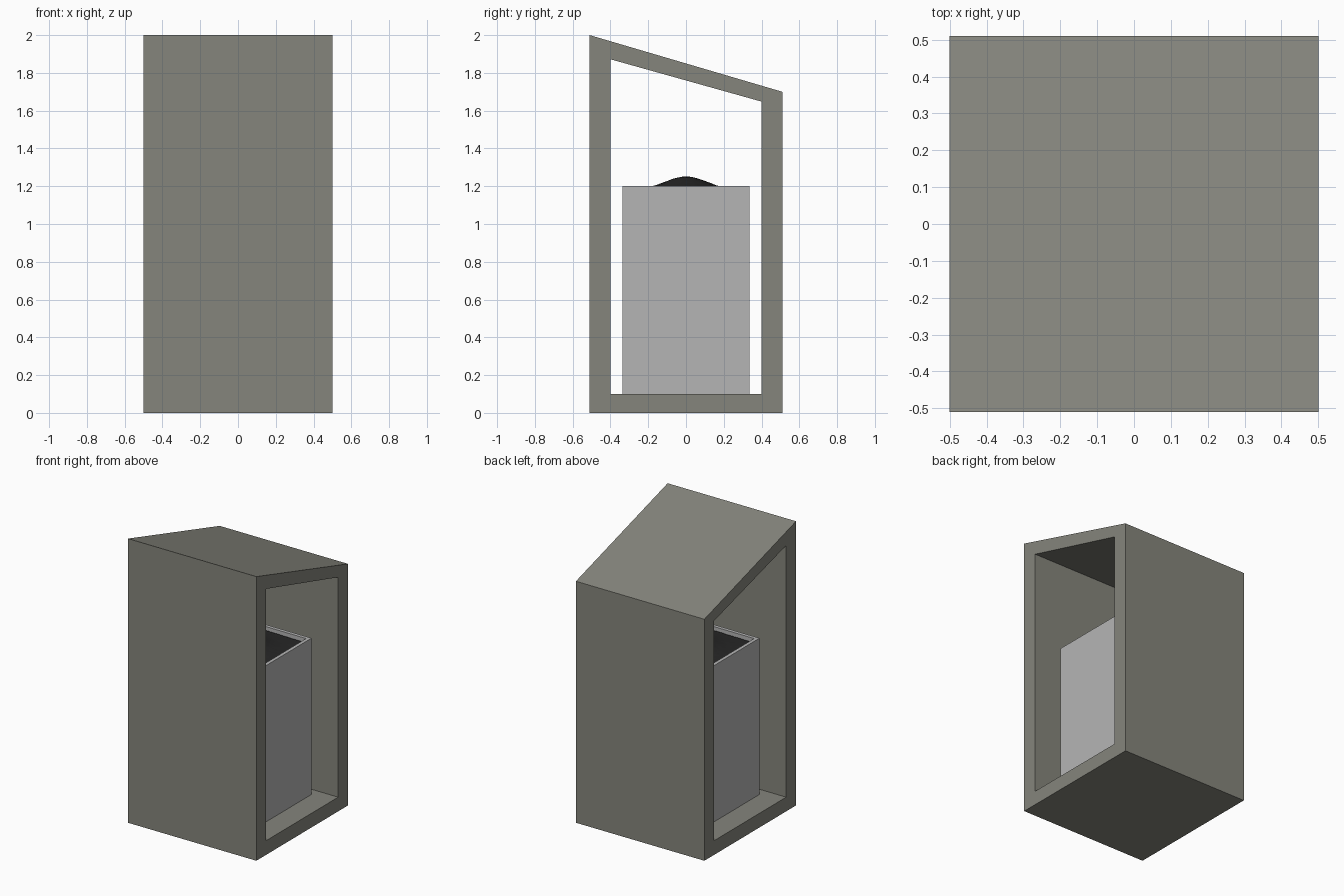
import bpy, bmesh, math, random

if "Cube" in bpy.data.objects:
    bpy.data.objects.remove(bpy.data.objects["Cube"])

random.seed(4)


def material(name, rgb):
    m = bpy.data.materials.new(name)
    m.diffuse_color = (*rgb, 1.0)
    m.use_nodes = True
    m.node_tree.nodes["Principled BSDF"].inputs["Base Color"].default_value = m.diffuse_color
    return m


def finish(bm, name, mat):
    bmesh.ops.recalc_face_normals(bm, faces=bm.faces)
    mesh = bpy.data.meshes.new(name)
    bm.to_mesh(mesh)
    bm.free()
    mesh.materials.append(mat)
    ob = bpy.data.objects.new(name, mesh)
    bpy.context.collection.objects.link(ob)
    return ob


concrete = material("warm grey concrete", (0.235, 0.235, 0.202))
metal = material("light grey metal", (0.46, 0.46, 0.46))
black = material("black rubbish", (0.02, 0.02, 0.02))

# Shelter: a sloped-roof ring profile (y, z), open through both sides
outer = [(-0.51, 0), (0.51, 0), (0.51, 1.70), (-0.51, 2.0)]
inner = [(-0.40, 0.10), (0.40, 0.10), (0.40, 1.648), (-0.40, 1.872)]
bm = bmesh.new()
rings = [[bm.verts.new((x, y, z)) for y, z in loop]
         for x in (-0.5, 0.5) for loop in (outer, inner)]
lo, li, ro, ri = rings
for a, b in ((lo, ro), (li, ri), (lo, li), (ro, ri)):
    for i in range(4):
        j = (i + 1) % 4
        bm.faces.new((a[i], a[j], b[j], b[i]))
finish(bm, "shelter", concrete)

# Bin: box with an open, thick-walled top
H, WALL, BASE, TOP = 0.337, 0.035, 0.10, 1.20
bm = bmesh.new()
bmesh.ops.create_cube(bm, size=1)
for v in bm.verts:
    v.co = (v.co.x * 2 * H, v.co.y * 2 * H, BASE if v.co.z < 0 else TOP)
bm.normal_update()
lid = max(bm.faces, key=lambda f: f.calc_center_median().z)
bmesh.ops.inset_individual(bm, faces=[lid], thickness=WALL)
well = bmesh.ops.extrude_discrete_faces(bm, faces=[lid])["faces"][0]
for v in well.verts:
    v.co.z = BASE + 0.04
finish(bm, "bin", metal)

# Rubbish: rounded mound filling the bin just below the rim
R = H - WALL
bm = bmesh.new()
bmesh.ops.create_grid(bm, x_segments=40, y_segments=40, size=R)
for v in bm.verts:
    r = math.hypot(v.co.x, v.co.y)
    v.co.z = 1.176 + 0.075 * math.exp(-(r / 0.165) ** 2) + random.uniform(-0.001, 0.001)
bm.normal_update()
mesh = bpy.data.meshes.new("rubbish_mound")
bm.to_mesh(mesh)
bm.free()
mesh.materials.append(black)
mound = bpy.data.objects.new("rubbish_mound", mesh)
bpy.context.collection.objects.link(mound)
for p in mesh.polygons:
    p.use_smooth = True
